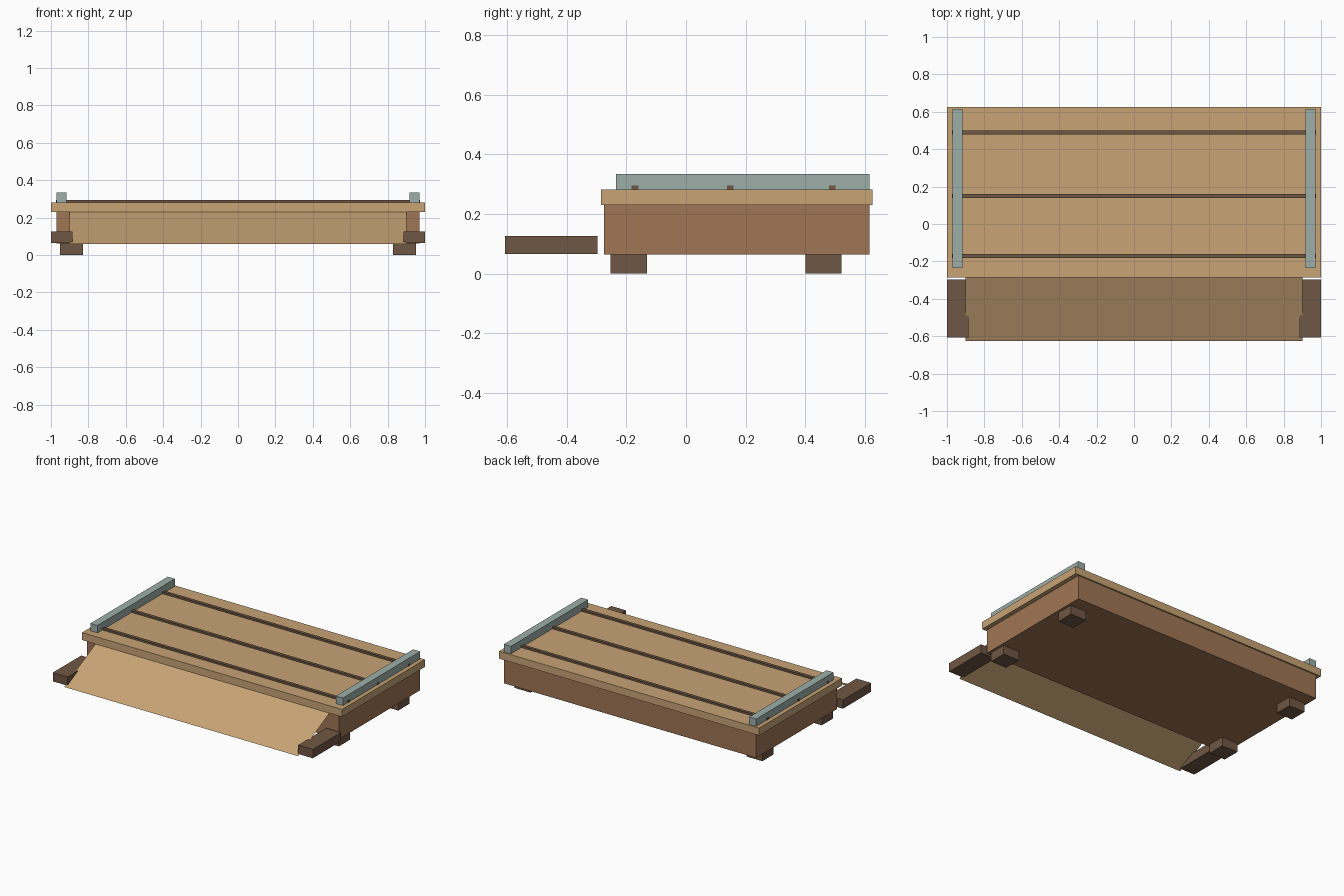
import bpy

cube = bpy.data.objects.get("Cube")
if cube:
    bpy.data.objects.remove(cube, do_unlink=True)


def material(name, rgb):
    mat = bpy.data.materials.new(name)
    mat.use_nodes = True
    colour = (*rgb, 1)
    mat.diffuse_color = colour
    mat.node_tree.nodes["Principled BSDF"].inputs["Base Color"].default_value = colour
    return mat


light_wood = material("light wood", (0.58, 0.37, 0.18))
red_wood = material("reddish wood", (0.35, 0.18, 0.09))
dark_wood = material("dark wood", (0.16, 0.095, 0.058))
grey_green = material("grey green", (0.34, 0.43, 0.40))


def add_mesh(name, verts, faces, mat):
    mesh = bpy.data.meshes.new(name)
    mesh.from_pydata(verts, [], faces)
    mesh.materials.append(mat)
    obj = bpy.data.objects.new(name, mesh)
    bpy.context.collection.objects.link(obj)
    return obj


def box(name, xs, ys, zs, mat):
    """Box spanning the given (low, high) range on each axis."""
    verts = [(x, y, z) for x in xs for y in ys for z in zs]
    faces = [(0, 1, 3, 2), (4, 6, 7, 5), (0, 4, 5, 1),
             (2, 3, 7, 6), (0, 2, 6, 4), (1, 5, 7, 3)]
    return add_mesh(name, verts, faces, mat)


def pair(name, xs, ys, zs, mat):
    """The same box on the left (+x) and right (-x) sides."""
    box("left_" + name, xs, ys, zs, mat)
    box("right_" + name, (-xs[1], -xs[0]), ys, zs, mat)


# Platform body and overhanging deck
box("body", (-0.97, 0.97), (-0.275, 0.615), (0.063, 0.23), red_wood)
box("deck", (-1, 1), (-0.285, 0.625), (0.23, 0.282), light_wood)

# Dark battens across the deck
for i, y in enumerate((-0.171, 0.149, 0.49)):
    box(f"batten_{i + 1}", (-0.974, 0.974), (y - 0.011, y + 0.011),
        (0.28, 0.295), dark_wood)

# Side rails, feet and front skids
pair("rail", (0.917, 0.971), (-0.234, 0.615), (0.282, 0.334), grey_green)
pair("front_foot", (0.83, 0.953), (-0.253, -0.131), (0, 0.065), dark_wood)
pair("back_foot", (0.83, 0.953), (0.4, 0.522), (0, 0.065), dark_wood)
pair("skid", (0.886, 1), (-0.606, -0.296), (0.065, 0.126), dark_wood)

# Thin sloping ramp sheet
add_mesh("ramp", [(-0.9, -0.625, 0.06), (0.9, -0.625, 0.06),
                  (0.9, -0.276, 0.23), (-0.9, -0.276, 0.23)],
         [(0, 1, 2, 3)], light_wood)
